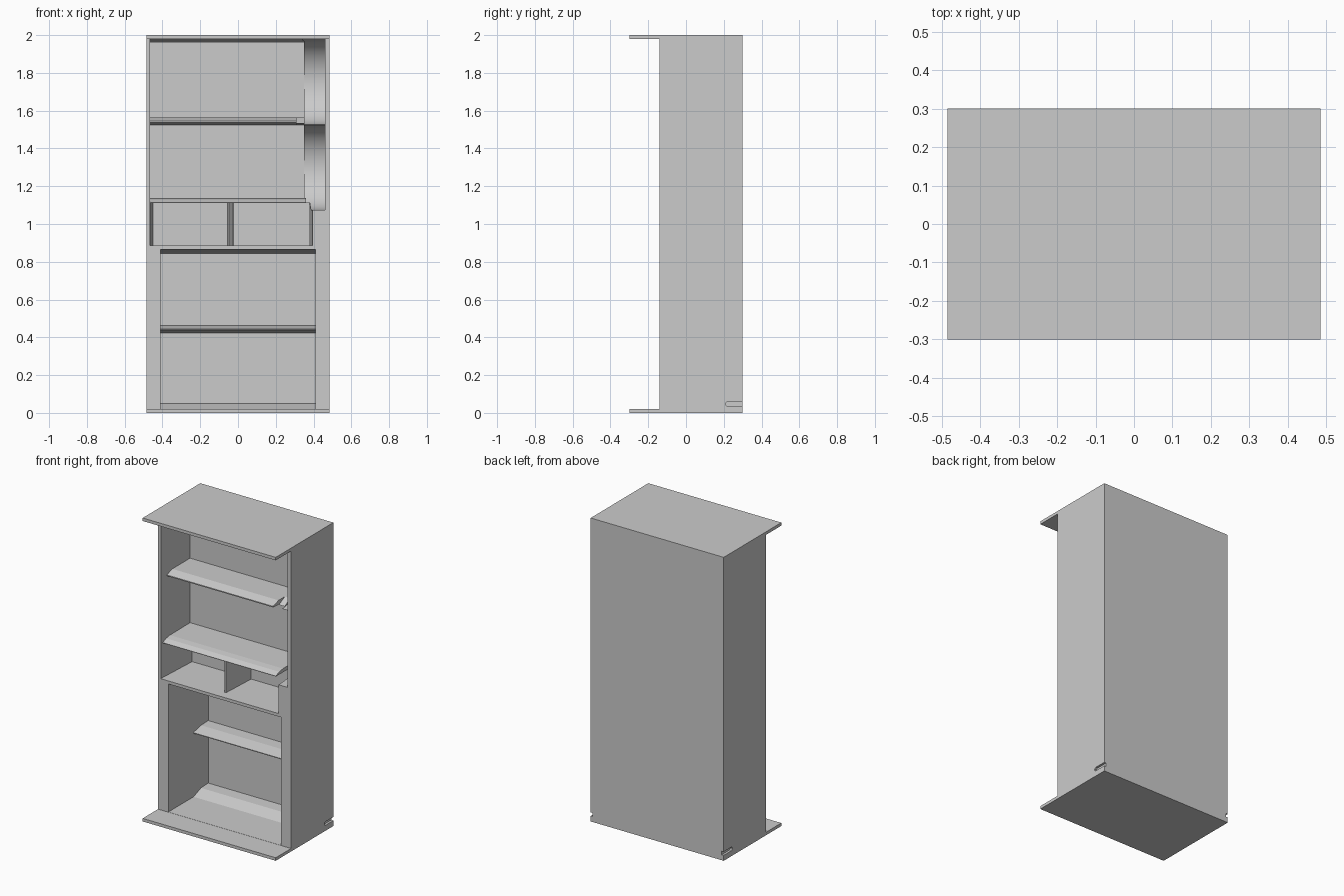
import bpy, bmesh, math

old = bpy.data.objects.get("Cube")
if old:
    bpy.data.objects.remove(old, do_unlink=True)

grey = bpy.data.materials.new("light_grey")
grey.use_nodes = True
colour = (0.6, 0.6, 0.6, 1)
grey.diffuse_color = colour
grey.node_tree.nodes["Principled BSDF"].inputs["Base Color"].default_value = colour


def prism(name, profile, a, b, axis="x"):
    """Extrude a (y, z) profile along x, or an (x, y) profile along z."""
    bm = bmesh.new()
    place = (lambda p, t: (t, p[0], p[1])) if axis == "x" else (lambda p, t: (p[0], p[1], t))
    ends = [[bm.verts.new(place(p, t)) for p in profile] for t in (a, b)]
    bm.faces.new(ends[0])
    bm.faces.new(ends[1])
    n = len(profile)
    for i in range(n):
        j = (i + 1) % n
        bm.faces.new((ends[0][i], ends[0][j], ends[1][j], ends[1][i]))
    bmesh.ops.recalc_face_normals(bm, faces=bm.faces)
    mesh = bpy.data.meshes.new(name)
    bm.to_mesh(mesh)
    bm.free()
    mesh.materials.append(grey)
    ob = bpy.data.objects.new(name, mesh)
    bpy.context.collection.objects.link(ob)
    return ob


def carve(target, cutter):
    mod = target.modifiers.new("carve", "BOOLEAN")
    mod.operation = "DIFFERENCE"
    mod.solver = "EXACT"
    mod.object = cutter
    bpy.context.view_layer.objects.active = target
    bpy.ops.object.modifier_apply(modifier=mod.name)
    bpy.data.objects.remove(cutter, do_unlink=True)


# Cabinet shell with overhanging top and bottom plates
shell = prism("cabinet_shell", [(-.3, 0), (.3, 0), (.3, 2), (-.3, 2), (-.3, 1.98),
                                (-.14, 1.98), (-.14, .02), (-.3, .02)], -.485, .485)

# Upper and lower compartments, their ceilings sloping down to the back
carve(shell, prism("upper_cut", [(-.16, .885), (.165, .885), (.165, 1.96), (-.13, 1.979),
                                 (-.16, 1.979)], -.465, .35))
carve(shell, prism("lower_cut", [(-.16, .021), (.276, .021), (.276, .84), (-.13, .865),
                                 (-.16, .865)], -.41, .41))

# Tapered right wall of the drawer bay
carve(shell, prism("drawer_cut", [(.33, -.16), (.395, -.16), (.375, .164), (.33, .164)],
                   .885, 1.11, "z"))

# Two curved scoops beside the upper shelves
scoop = [(-.16, 1.075)]
for centre, radius in ((1.3, .225), (1.7525, .2265)):
    for i in range(25):
        t = -math.pi / 2 + math.pi * i / 24
        scoop.append((-.04 + .2 * math.cos(t), centre + radius * math.sin(t)))
scoop.append((-.16, 1.979))
carve(shell, prism("scoop_cut", scoop, .345, .46))

# Small slots at the lower rear of both sides
for s in (-1, 1):
    carve(shell, prism("slot_cut", [(.21, .042), (.21, .052), (.218, .06), (.32, .06),
                                    (.32, .036), (.218, .036)], s * .47, s * .5))

bpy.ops.object.select_all(action="DESELECT")
shell.select_set(True)
bpy.context.view_layer.objects.active = shell
bpy.ops.object.shade_smooth_by_angle(angle=math.radians(25))

# Shelves with bevelled noses
prism("top_shelf", [(.166, 1.563), (-.02, 1.563), (-.077, 1.545), (-.077, 1.538),
                    (.166, 1.525)], -.466, .31)
prism("top_shelf_end", [(.166, 1.563), (.045, 1.563), (-.016, 1.532), (.166, 1.525)], .31, .351)
prism("middle_shelf", [(.166, 1.138), (-.045, 1.136), (-.085, 1.13), (-.12, 1.115),
                       (-.12, 1.112), (.166, 1.112)], -.466, .36)
prism("lower_shelf", [(.277, .465), (.2, .463), (.12, .445), (.12, .44), (.277, .422)],
      -.411, .411)
prism("bottom_step", [(.277, .053), (.2, .05), (.12, .02), (.277, .02)], -.411, .411)

# Drawer bay: tapered left liner and a wedge partition with a curved front edge
prism("drawer_left_liner", [(-.466, -.14), (-.466, .166), (-.45, .166)], .884, 1.113, "z")
prism("drawer_partition", [(-.042, -.08), (-.032, -.08), (-.02, .166), (-.055, .166)],
      .884, 1.113, "z")
